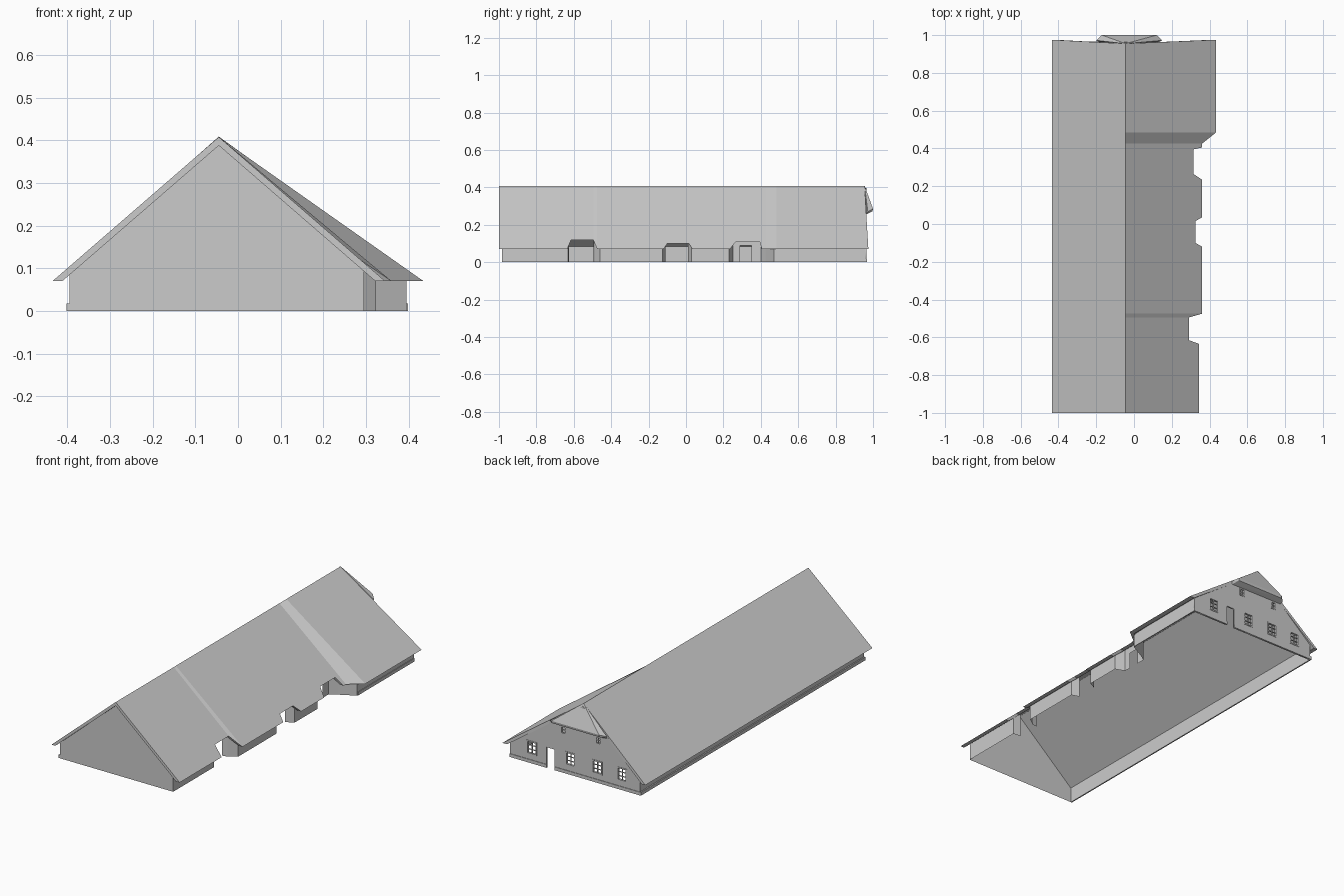
import bpy, bmesh

if "Cube" in bpy.data.objects:
    bpy.data.objects.remove(bpy.data.objects["Cube"])

RX, RZ, EZ, TH = -0.045, 0.408, 0.07, 0.02   # ridge x, ridge z, eave z, roof thickness
LX = -0.435                                   # left eave


def mesh_object(name, verts, faces):
    me = bpy.data.meshes.new(name)
    me.from_pydata(verts, [], faces)
    ob = bpy.data.objects.new(name, me)
    bpy.context.collection.objects.link(ob)
    bm = bmesh.new()
    bm.from_mesh(me)
    bmesh.ops.recalc_face_normals(bm, faces=bm.faces)
    bm.to_mesh(me)
    bm.free()
    return ob


def boxes(name, items):
    """One object from (x0, x1, y0, y1, z0, z1) boxes."""
    v, f = [], []
    for x0, x1, y0, y1, z0, z1 in items:
        n = len(v)
        v += [(x, y, z) for z in (z0, z1) for x, y in ((x0, y0), (x1, y0), (x1, y1), (x0, y1))]
        f += [[n + i for i in q] for q in ((0, 3, 2, 1), (4, 5, 6, 7), (0, 1, 5, 4),
                                           (1, 2, 6, 5), (2, 3, 7, 6), (3, 0, 4, 7))]
    return mesh_object(name, v, f)


def full_eave(y):
    """Right eave x where the slope would reach the eave height."""
    pts = [(-1, .345), (-.495, .345), (-.475, .36), (.425, .36), (.485, .435), (1, .435)]
    for (a, p), (b, q) in zip(pts, pts[1:]):
        if a <= y <= b:
            return p + (q - p) * (y - a) / (b - a)


def roof_z(x, y):
    run = full_eave(y) - RX if x > RX else RX - LX
    return RZ - (RZ - EZ) * abs(x - RX) / run


# Roof: a gable section lofted along y, right eave notched above the gates
eave = [(-1, .345), (-.635, .345), (-.615, .29), (-.495, .29), (-.475, .36), (-.12, .36),
        (-.10, .325), (.015, .325), (.035, .36), (.235, .36), (.265, .315), (.395, .315),
        (.405, .36), (.425, .36), (.485, .435), (.975, .435)]
v, f = [], []
for i, (y, x) in enumerate(eave):
    z = roof_z(x, y)
    ry = .955 if i == len(eave) - 1 else y
    inset = TH * (full_eave(y) - RX) / (RZ - EZ)
    v += [(LX, y, EZ), (RX, ry, RZ), (x, y, z),
          (x - inset, y, z), (RX, ry, RZ - TH), (LX + .023, y, EZ)]
    if i:
        a, b = 6 * (i - 1), 6 * i
        f += [(a + k, a + (k + 1) % 6, b + (k + 1) % 6, b + k) for k in range(6)]
for n in (0, 6 * (len(eave) - 1)):
    f += [(n, n + 1, n + 4, n + 5), (n + 1, n + 2, n + 3, n + 4)]
mesh_object("roof", v, f)

# Half hip over the back gable
bm = bmesh.new()
for p in [(RX, .955, .409), (-.17, 1, .285), (.12, 1, .285), (-.17, .997, .272), (.12, .997, .272),
          (-.2, .972, .272), (.148, .972, .27), (-.19, .965, .258), (.138, .965, .256)]:
    bm.verts.new(p)
bmesh.ops.convex_hull(bm, input=bm.verts)
me = bpy.data.meshes.new("half_hip")
bm.to_mesh(me)
bm.free()
bpy.context.collection.objects.link(bpy.data.objects.new("half_hip", me))


# Side walls: strips from the ground into the roof, open at the gates
def wall_strip(name, path):
    v, f = [], []
    for i, (y, x) in enumerate(path):
        v += [(x, y, 0), (x, y, roof_z(x, y) - .01)]
        if i:
            f.append((2 * i - 2, 2 * i, 2 * i + 1, 2 * i - 1))
    mesh_object(name, v, f)


FY, BY = -.985, .96
wall_strip("left_wall", [(FY, -.395), (BY, -.395)])
wall_strip("right_wall_front", [(FY, .295), (-.63, .295), (-.625, .25)])
wall_strip("right_wall_middle", [(-.495, .25), (-.49, .28), (-.46, .323), (-.125, .323), (-.11, .28)])
wall_strip("right_wall_centre", [(.01, .28), (.03, .323), (.23, .323), (.25, .27), (.29, .27)])
wall_strip("right_wall_back", [(.35, .27), (.40, .27), (.425, .31), (.47, .395), (BY, .395)])
mesh_object("side_door_lintel", [(.27, .29, .09), (.27, .35, .09), (.27, .35, .135), (.27, .29, .135)],
            [(0, 1, 2, 3)])

# Front gable
mesh_object("front_gable", [(-.395, FY, 0), (.295, FY, 0), (.295, FY, roof_z(.295, -.98) - .01),
                            (RX, FY, RZ - .01), (-.395, FY, roof_z(-.395, 0) - .01)],
            [(0, 1, 2, 3, 4)])

# Back gable: filled outline with the door cut in and window holes
windows = [(x, .084, .027, .034) for x in (.264, .028, -.135, -.286)]
windows += [(x, .233, .014, .019) for x in (.07, -.141)]
D0, D1, DH = .125, .173, .112
cu = bpy.data.curves.new("back_outline", 'CURVE')
cu.dimensions = '2D'
cu.fill_mode = 'BOTH'
cu.extrude = .004
loops = [[(-.395, 0), (D0, 0), (D0, DH), (D1, DH), (D1, 0), (.395, 0),
          (.395, roof_z(.395, .9) - .01), (RX, RZ - .012), (-.395, roof_z(-.395, 0) - .01)]]
loops += [[(x - w, z - h), (x + w, z - h), (x + w, z + h), (x - w, z + h)] for x, z, w, h in windows]
for pts in loops:
    s = cu.splines.new('POLY')
    s.points.add(len(pts) - 1)
    for p, (x, z) in zip(s.points, pts):
        p.co = (x, z, 0, 1)
    s.use_cyclic_u = True
tmp = bpy.data.objects.new("back_outline", cu)
bpy.context.collection.objects.link(tmp)
bpy.context.view_layer.update()
me = bpy.data.meshes.new_from_object(tmp.evaluated_get(bpy.context.evaluated_depsgraph_get()))
bpy.data.objects.remove(tmp)
for vert in me.vertices:
    x, z, d = vert.co
    vert.co = (x, BY - d, z)
bpy.context.collection.objects.link(bpy.data.objects.new("back_gable", me))

# Window frames and glazing bars
bars = []
for x, z, w, h in windows:
    t, y0, y1 = .0035, BY - .006, BY + .006
    for cx in (-w, w):
        bars.append((x + cx - t, x + cx + t, y0, y1, z - h - t, z + h + t))
    for cz in (-h, h):
        bars.append((x - w, x + w, y0, y1, z + cz - t, z + cz + t))
    bars.append((x - .0018, x + .0018, BY - .003, BY + .003, z - h, z + h))
    for cz in ((-h / 3, h / 3) if w > .02 else (0,)):
        bars.append((x - w, x + w, BY - .003, BY + .003, z + cz - .0015, z + cz + .0015))
boxes("window_frames", bars)

# Plinth along the left, back and rear right walls
P, PH = .007, .018
boxes("plinth", [(-.395 - P, -.395, FY, BY + P, 0, PH),
                 (-.395, D0, BY, BY + P, 0, PH),
                 (D1, .395, BY, BY + P, 0, PH),
                 (.395, .395 + P * .5, .475, BY + P, 0, PH)])
